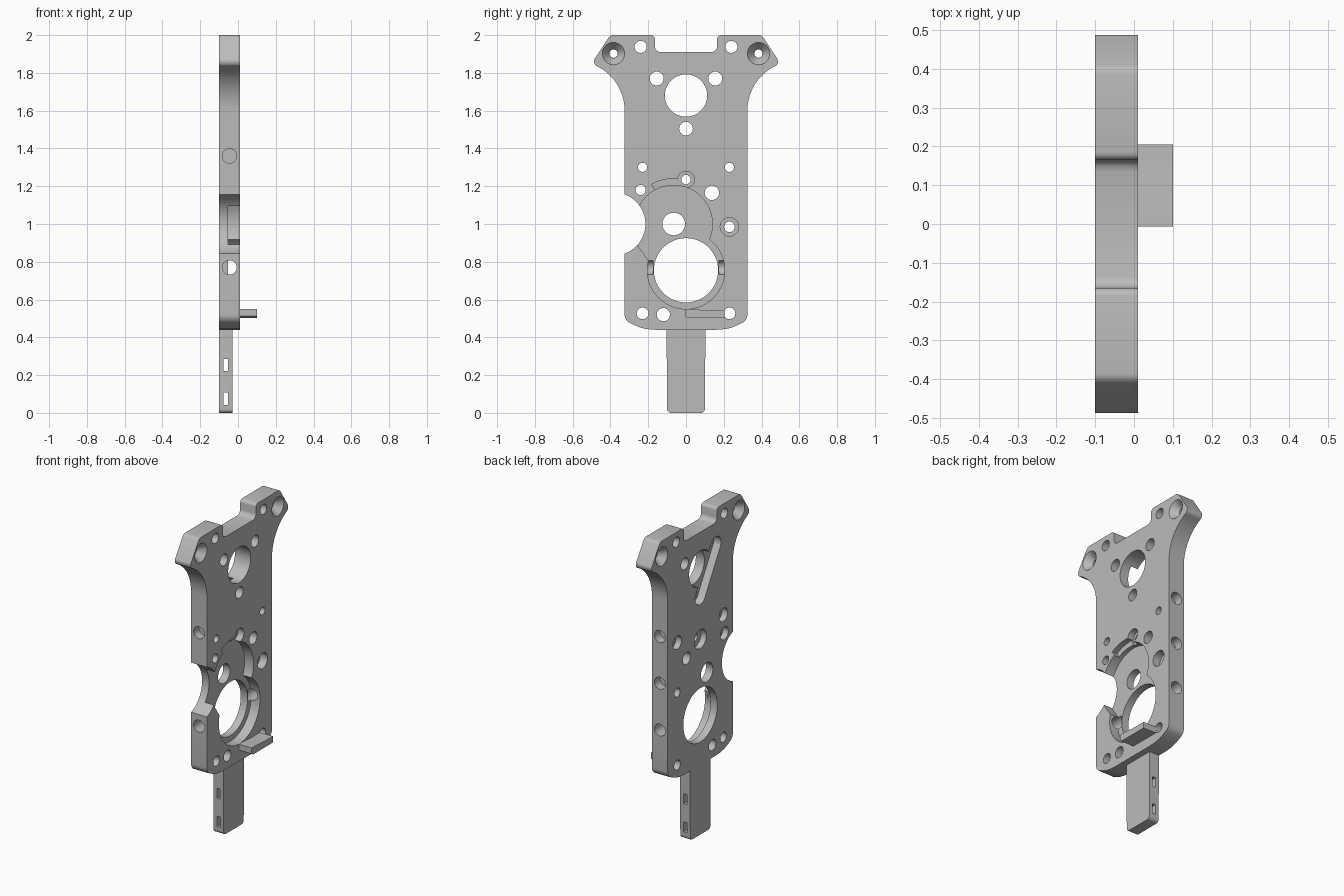
import bpy, bmesh
from math import sin, cos, pi, radians
from mathutils import Vector

if "Cube" in bpy.data.objects:
    bpy.data.objects.remove(bpy.data.objects["Cube"])

BACK, FACE, FLOOR = -0.1, 0.01, -0.052
OVER = 0.03  # how far cutters stick out

metal = bpy.data.materials.new("grey metal")
metal.use_nodes = True
metal.diffuse_color = (0.5, 0.5, 0.5, 1)
metal.node_tree.nodes["Principled BSDF"].inputs["Base Color"].default_value = (0.5, 0.5, 0.5, 1)


def loft(name, ring_a, ring_b):
    """Solid between two matching rings of points."""
    bm = bmesh.new()
    a = [bm.verts.new(p) for p in ring_a]
    b = [bm.verts.new(p) for p in ring_b]
    bm.faces.new(a)
    bm.faces.new(b[::-1])
    n = len(a)
    for i in range(n):
        j = (i + 1) % n
        bm.faces.new((a[j], a[i], b[i], b[j]))
    bmesh.ops.recalc_face_normals(bm, faces=bm.faces)
    mesh = bpy.data.meshes.new(name)
    bm.to_mesh(mesh)
    bm.free()
    mesh.materials.append(metal)
    obj = bpy.data.objects.new(name, mesh)
    bpy.context.collection.objects.link(obj)
    return obj


def prism(name, outline, x0, x1):
    return loft(name, [(x0, y, z) for y, z in outline], [(x1, y, z) for y, z in outline])


def arc(cy, cz, r, start, end, steps):
    angles = [radians(start + (end - start) * i / steps) for i in range(steps + 1)]
    return [(cy + r * cos(t), cz + r * sin(t)) for t in angles]


def circle(cy, cz, r, steps=40):
    return arc(cy, cz, r, 0, 360, steps)[:-1]


def cut(target, cutter):
    mod = target.modifiers.new("cut", "BOOLEAN")
    mod.operation = "DIFFERENCE"
    mod.solver = "EXACT"
    mod.object = cutter
    bpy.context.view_layer.objects.active = target
    bpy.ops.object.modifier_apply(modifier=mod.name)
    bpy.data.objects.remove(cutter)


def pocket(outline, x0=BACK - OVER, x1=FACE + OVER):
    cut(plate, prism("cutter", outline, x0, x1))


def cone(y, z, x0, r0, x1, r1):
    cut(plate, loft("cutter", [(x0, a, b) for a, b in circle(y, z, r0)],
                    [(x1, a, b) for a, b in circle(y, z, r1)]))


def finish(obj):
    bpy.ops.object.select_all(action="DESELECT")
    obj.select_set(True)
    bpy.context.view_layer.objects.active = obj
    bpy.ops.object.shade_smooth_by_angle(angle=radians(30))


# Plate outline: right half from top notch to bottom, then mirrored
half = [(0.135, 1.91)] + arc(0.135, 1.94, 0.03, -60, 0, 3)
half += arc(0.185, 1.98, 0.02, 180, 90, 4)
half += arc(0.385, 1.97, 0.03, 90, 30, 4)
half += arc(0.457, 1.861, 0.03, 25, -50, 5)
half += arc(0.588, 1.6, 0.263, 118, 180, 14)
half += arc(0.275, 0.52, 0.05, 0, -55, 5)
half += [(0.27, 0.463), (0.24, 0.451), (0.21, 0.444), (0.16, 0.44)]
plate = prism("main_plate", half + [(-y, z) for y, z in reversed(half)], BACK, FACE)

# Edge notch and recessed pocket on the face
pocket(circle(-0.382, 1.0, 0.167, 64))
pocket(circle(-0.065, 1.0, 0.205, 72), FLOOR)
pocket(circle(0, 0.755, 0.205, 72), FLOOR)
pocket([(-0.27, 0.93), (-0.25, 0.88), (-0.195, 0.8), (-0.05, 0.85), (-0.05, 0.95)], FLOOR)
pocket(arc(-0.065, 1.0, 0.24, 72, 119, 12) + arc(-0.065, 1.0, 0.18, 119, 72, 12), -0.025)

# Large and small through holes: y, z, radius
holes = [(0, 0.755, 0.17), (0, 1.68, 0.112), (-0.065, 1.0, 0.06), (0.137, 1.165, 0.038),
         (0, 1.505, 0.036), (0, 1.235, 0.025), (-0.24, 1.18, 0.027), (-0.12, 0.52, 0.035),
         (0.23, 0.985, 0.028)]
for side in (-1, 1):
    holes += [(side * 0.24, 1.938, 0.032), (side * 0.155, 1.77, 0.037),
              (side * 0.23, 1.3, 0.024), (side * 0.23, 0.527, 0.031)]
for y, z, r in holes:
    pocket(circle(y, z, r, 72 if r > 0.1 else 32))

# Counterbores on the face and the back
pocket(circle(0, 1.235, 0.044), -0.03)
pocket(circle(0.23, 0.985, 0.049), -0.04)
for y, z, r in [(0, 1.235, 0.06), (0.23, 1.3, 0.042), (-0.23, 1.3, 0.042), (-0.24, 1.18, 0.04)]:
    pocket(circle(y, z, r), x1=-0.062)

# Slanted slot on the back
low, high = Vector((0, 1.505)), Vector((-0.155, 1.77))
tilt = 120.3
pocket(arc(*high, 0.052, tilt - 90, tilt + 90, 16) + arc(*low, 0.052, tilt + 90, tilt + 270, 16), x1=-0.05)

# Countersunk corner holes, open to both sides
for side in (-1, 1):
    y, z = side * 0.384, 1.902
    pocket(circle(y, z, 0.022))
    cone(y, z, FACE + 0.001, 0.06, -0.035, 0.023)
    cone(y, z, BACK - 0.001, 0.06, -0.055, 0.023)


# Drilled holes in the long edges
def drill(side, z, inner):
    ring = circle(-0.045, z, 0.038, 32)
    cut(plate, loft("cutter", [(x, side * 0.4, h) for x, h in ring],
                    [(x, side * inner, h) for x, h in ring]))


for side in (-1, 1):
    drill(side, 1.36, 0.27)
    drill(side, 0.77, 0.175)
drill(1, 1.065, 0.27)
finish(plate)

# Lower tab with two slots through its edges
tab_half = arc(0.08, 0.02, 0.02, 0, -90, 5)
tab_outline = [(0.103, 0.44)] + tab_half + [(-y, z) for y, z in reversed(tab_half)] + [(-0.103, 0.44)]
tab = prism("lower_tab", tab_outline, BACK, -0.03)
for z in (0.075, 0.253):
    slot = [(-0.077, z - 0.032), (-0.053, z - 0.032), (-0.053, z + 0.032), (-0.077, z + 0.032)]
    cut(tab, loft("cutter", [(x, -0.2, h) for x, h in slot], [(x, 0.2, h) for x, h in slot]))
finish(tab)

# Small ledge standing out of the face
ledge = prism("ledge", [(-0.006, 0.512), (0.008, 0.503), (0.205, 0.503), (0.205, 0.543),
                        (0.11, 0.543), (0.04, 0.549), (-0.006, 0.549)], FACE - 0.01, 0.1)
finish(ledge)
